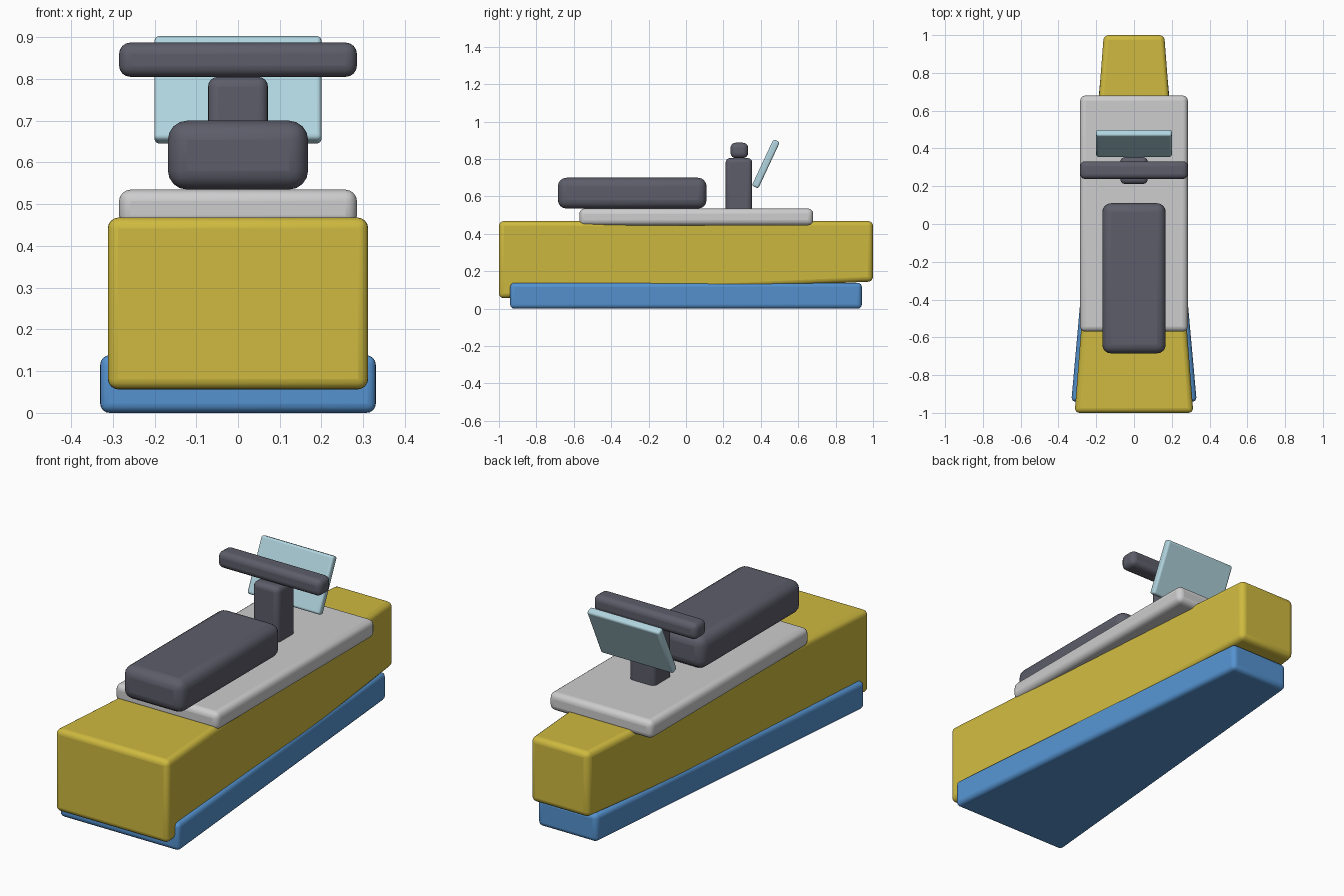
import bpy
import bmesh
import math
from mathutils import Matrix, Vector

cube = bpy.data.objects.get("Cube")
if cube:
    bpy.data.objects.remove(cube, do_unlink=True)


def material(name, color):
    mat = bpy.data.materials.new(name)
    mat.use_nodes = True
    mat.diffuse_color = (*color, 1)
    bsdf = mat.node_tree.nodes["Principled BSDF"]
    bsdf.inputs["Base Color"].default_value = (*color, 1)
    bsdf.inputs["Roughness"].default_value = 0.6
    return mat


yellow = material("yellow", (0.62, 0.49, 0.05))
blue = material("blue", (0.09, 0.29, 0.63))
light_grey = material("light grey", (0.61, 0.61, 0.62))
charcoal = material("charcoal", (0.11, 0.11, 0.145))
pale_glass = material("pale glass", (0.44, 0.66, 0.74))


def rounded_box(name, low, high, bevel, mat, tilt=0, shape=None):
    """Box between two corners, optionally reshaped, with rounded edges."""
    low, high = Vector(low), Vector(high)
    size = high - low
    bm = bmesh.new()
    bmesh.ops.create_cube(bm, size=1, matrix=Matrix.Diagonal((*size, 1)))
    mesh = bpy.data.meshes.new(name)
    if shape:
        for v in bm.verts:
            shape(v.co)
    bm.to_mesh(mesh)
    bm.free()
    mesh.materials.append(mat)
    obj = bpy.data.objects.new(name, mesh)
    bpy.context.collection.objects.link(obj)
    obj.location = (low + high) / 2
    obj.rotation_euler.x = tilt
    mod = obj.modifiers.new("rounded edges", 'BEVEL')
    mod.width = bevel
    mod.segments = 4
    mod.limit_method = 'NONE'
    bpy.ops.object.select_all(action='DESELECT')
    obj.select_set(True)
    bpy.context.view_layer.objects.active = obj
    bpy.ops.object.shade_smooth_by_angle(angle=math.radians(40))
    return obj


def taper(far_width, rise=0):
    """Narrow the +y end and lift its underside."""
    def shape(co):
        if co.y > 0:
            co.x *= far_width
            if co.z < 0:
                co.z += rise
    return shape


# Hull and body, both narrowing towards +y
rounded_box("lower_hull", (-0.332, -0.94, 0), (0.332, 0.94, 0.138), 0.022, blue,
            shape=taper(0.49))
rounded_box("upper_body", (-0.314, -1, 0.055), (0.314, 1, 0.468), 0.026, yellow,
            shape=taper(0.51, 0.09))

# Deck and seat
rounded_box("deck", (-0.285, -0.57, 0.445), (0.285, 0.68, 0.535), 0.028, light_grey)
rounded_box("seat", (-0.168, -0.685, 0.535), (0.168, 0.11, 0.7), 0.046, charcoal)

# Steering column, handlebar and tilted windshield
rounded_box("steering_column", (-0.072, 0.212, 0.5), (0.072, 0.354, 0.805), 0.024, charcoal)
rounded_box("handlebar", (-0.285, 0.238, 0.805), (0.285, 0.332, 0.887), 0.027, charcoal)
rounded_box("windshield", (-0.2, 0.408, 0.637), (0.2, 0.446, 0.911), 0.011, pale_glass,
            tilt=math.radians(-25))
